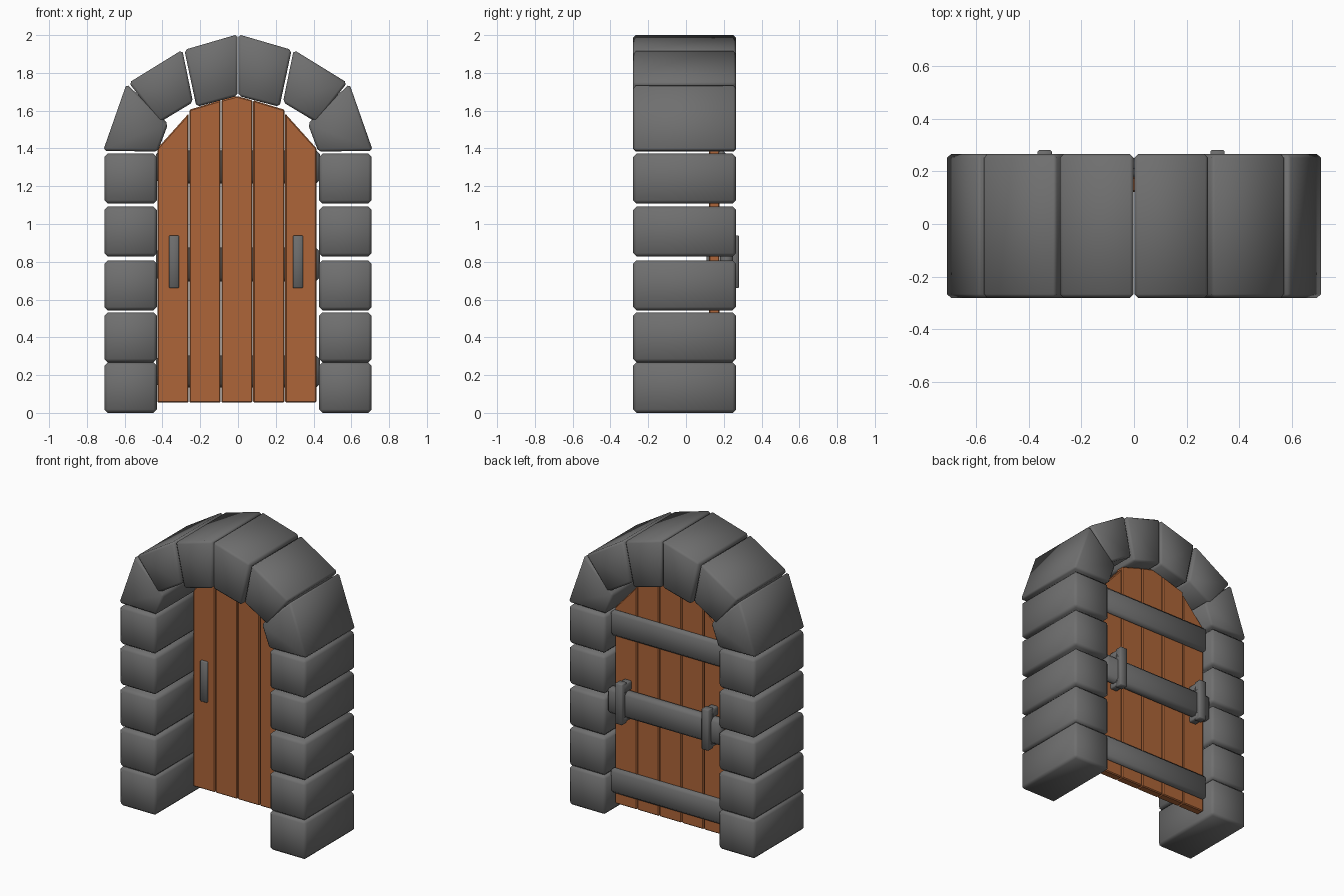
import bpy, bmesh

if "Cube" in bpy.data.objects:
    bpy.data.objects.remove(bpy.data.objects["Cube"])


def material(name, colour):
    m = bpy.data.materials.new(name)
    m.diffuse_color = (*colour, 1)
    m.use_nodes = True
    m.node_tree.nodes["Principled BSDF"].inputs["Base Color"].default_value = m.diffuse_color
    return m


wood = material("wood", (0.42, 0.13, 0.04))
stone = material("dark_stone", (0.16, 0.16, 0.16))
iron = material("iron", (0.15, 0.15, 0.15))


def prism(name, outline, y0, y1, bevel, mat, smooth=True):
    """Extrude an x-z outline from y0 to y1 and bevel every edge."""
    bm = bmesh.new()
    face = bm.faces.new([bm.verts.new((x, y0, z)) for x, z in outline])
    ext = bmesh.ops.extrude_face_region(bm, geom=[face])
    moved = [g for g in ext["geom"] if isinstance(g, bmesh.types.BMVert)]
    bmesh.ops.translate(bm, verts=moved, vec=(0, y1 - y0, 0))
    bmesh.ops.recalc_face_normals(bm, faces=bm.faces)
    bmesh.ops.bevel(bm, geom=list(bm.edges), offset=bevel, segments=1,
                    affect='EDGES', clamp_overlap=True)
    bmesh.ops.recalc_face_normals(bm, faces=bm.faces)
    for f in bm.faces:
        f.smooth = smooth
    me = bpy.data.meshes.new(name)
    bm.to_mesh(me)
    bm.free()
    me.materials.append(mat)
    ob = bpy.data.objects.new(name, me)
    bpy.context.collection.objects.link(ob)
    return ob


def box(name, x0, x1, y0, y1, z0, z1, bevel, mat):
    return prism(name, [(x0, z0), (x1, z0), (x1, z1), (x0, z1)], y0, y1, bevel, mat)


# Stone frame: jamb blocks and arch stones, both sides
FRONT, BACK = -0.28, 0.265
jamb_z = [(0.0, 0.267), (0.268, 0.532), (0.543, 0.807), (0.828, 1.092), (1.108, 1.372)]
arch = [
    [(0.714, 1.388), (0.59, 1.742), (0.37, 1.53), (0.425, 1.383)],
    [(0.578, 1.748), (0.295, 1.922), (0.238, 1.645), (0.415, 1.538)],
    [(0.284, 1.922), (0.002, 2.004), (0.002, 1.678), (0.22, 1.62)],
]
for side, s in (("left", -1), ("right", 1)):
    for i, (z0, z1) in enumerate(jamb_z):
        box(f"jamb_stone_{side}_{i + 1}", s * 0.429, s * 0.708, FRONT, BACK, z0, z1, 0.018, stone)
    for i, pts in enumerate(arch):
        prism(f"arch_stone_{side}_{i + 1}", [(s * x, z) for x, z in pts],
              FRONT, BACK, 0.014, stone)

# Door planks with tops following the arch
plank_tops = [[(0, 1.40), (1, 1.585)], [(0, 1.605), (1, 1.655)],
              [(0, 1.655), (0.5, 1.677), (1, 1.655)],
              [(0, 1.655), (1, 1.605)], [(0, 1.585), (1, 1.40)]]
for i, tops in enumerate(plank_tops):
    x0, w = -0.427 + i * 0.1692, 0.166
    outline = [(x0 + w, 0.055), (x0, 0.055)] + [(x0 + t * w, z) for t, z in tops]
    prism(f"door_plank_{i + 1}", outline, 0.122, 0.178, 0.006, wood, smooth=False)

# Iron bands and locking bar on the back
box("lower_band", -0.434, 0.434, 0.165, 0.213, 0.135, 0.305, 0.02, iron)
box("upper_band", -0.434, 0.434, 0.165, 0.213, 1.215, 1.39, 0.02, iron)
box("locking_bar", -0.434, 0.434, 0.18, 0.25, 0.695, 0.875, 0.022, iron)

# Brackets that pass through the door and wrap the bar
for side, cx in (("left", -0.339), ("right", 0.317)):
    x0, x1 = cx - 0.027, cx + 0.027
    box(f"bracket_front_{side}", x0, x1, 0.108, 0.14, 0.66, 0.94, 0.005, iron)
    box(f"bracket_back_{side}", x0, x1, 0.225, 0.28, 0.66, 0.94, 0.005, iron)
    box(f"bracket_top_arm_{side}", x0, x1, 0.13, 0.26, 0.87, 0.93, 0.005, iron)
    box(f"bracket_bottom_arm_{side}", x0, x1, 0.13, 0.26, 0.67, 0.71, 0.005, iron)
